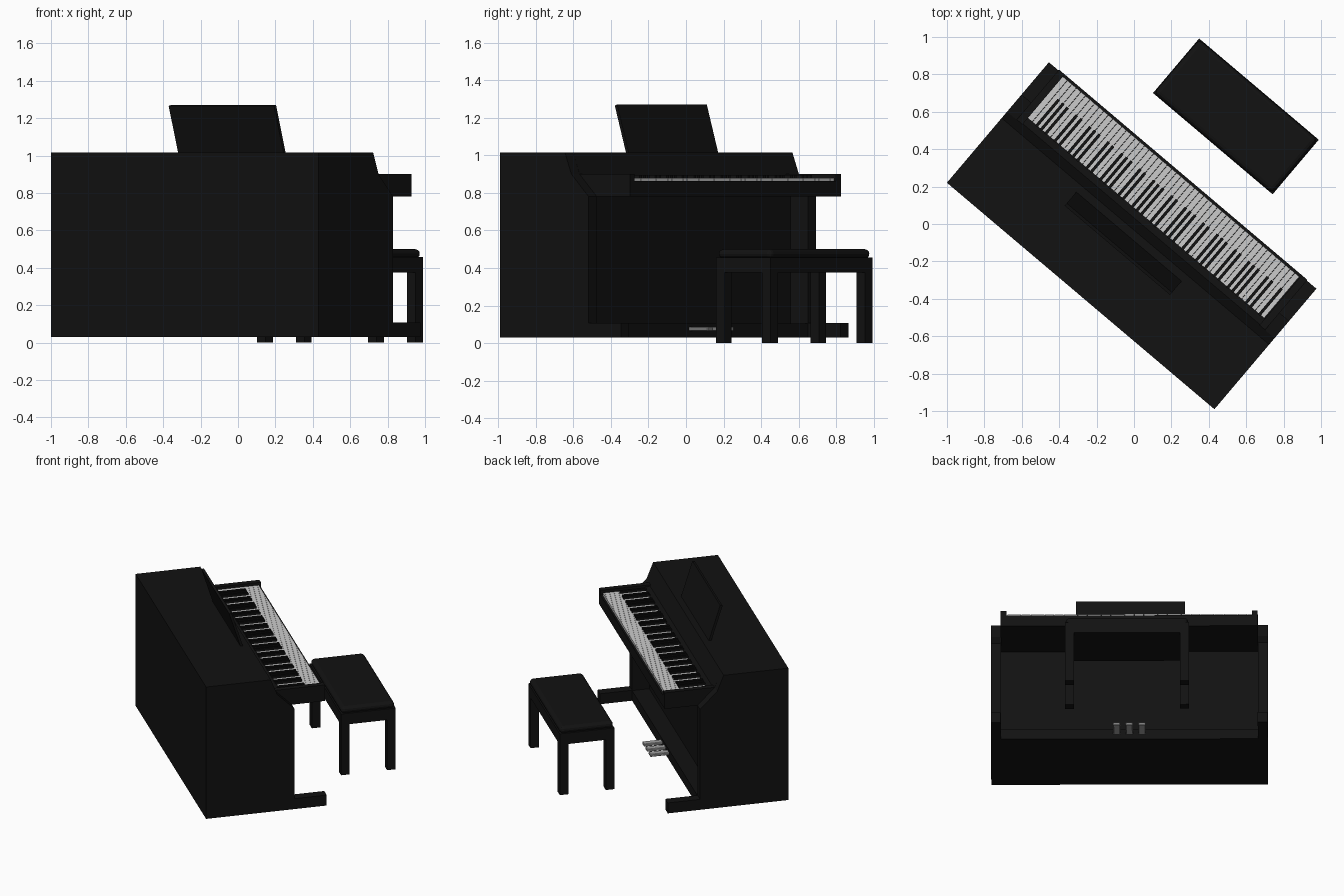
import bpy, bmesh, math
from mathutils import Matrix

if "Cube" in bpy.data.objects:
    bpy.data.objects.remove(bpy.data.objects["Cube"])

# Everything is modelled square to the axes, then turned about z
TURN = Matrix.Rotation(math.radians(-40.25), 4, 'Z')
CX = 0.031          # piano centre line
HALF = 0.937        # half width including side panels
INNER = 0.87        # half width between side panels


def material(name, v):
    m = bpy.data.materials.new(name)
    m.diffuse_color = (v, v, v, 1)
    m.use_nodes = True
    m.node_tree.nodes["Principled BSDF"].inputs["Base Color"].default_value = m.diffuse_color
    return m


BLACK = material("black_lacquer", 0.006)
IVORY = material("ivory", 0.75)
METAL = material("pedal_metal", 0.35)


def finish(name, bm, mat, bevel=0, segments=1):
    bmesh.ops.recalc_face_normals(bm, faces=bm.faces[:])
    me = bpy.data.meshes.new(name)
    bm.to_mesh(me)
    bm.free()
    me.materials.append(mat)
    ob = bpy.data.objects.new(name, me)
    ob.matrix_world = TURN
    bpy.context.collection.objects.link(ob)
    if bevel:
        b = ob.modifiers.new("bevel", 'BEVEL')
        b.width = bevel
        b.segments = segments
    return ob


def add_box(bm, x0, x1, y0, y1, z0, z1):
    m = Matrix.Translation(((x0 + x1) / 2, (y0 + y1) / 2, (z0 + z1) / 2))
    m = m @ Matrix.Diagonal((x1 - x0, y1 - y0, z1 - z0, 1))
    bmesh.ops.create_cube(bm, size=1, matrix=m)


def box(name, mat, *dims, bevel=0, segments=1):
    bm = bmesh.new()
    add_box(bm, *dims)
    return finish(name, bm, mat, bevel, segments)


def extrude_profile(name, mat, pts, x0, x1):
    # side profile (y, z) swept along x
    bm = bmesh.new()
    f = bm.faces.new([bm.verts.new((x0, y, z)) for y, z in pts])
    r = bmesh.ops.extrude_face_region(bm, geom=[f])
    vs = [g for g in r["geom"] if isinstance(g, bmesh.types.BMVert)]
    bmesh.ops.translate(bm, verts=vs, vec=(x1 - x0, 0, 0))
    return finish(name, bm, mat)


# Cabinet between the side panels
extrude_profile("cabinet", BLACK, [
    (-0.478, 0.03), (-0.478, 1.015), (-0.025, 1.015), (0.025, 0.89), (0.067, 0.885),
    (0.067, 0.80), (0.02, 0.78), (0.02, 0.105), (0.14, 0.105), (0.14, 0.03)],
    CX - INNER, CX + INNER)

# Side panels with their forward feet
side = [(-0.478, 0.03), (-0.478, 1.015), (-0.025, 1.015), (0.02, 0.9), (0.14, 0.78),
        (0.14, 0.108), (0.366, 0.108), (0.366, 0.03)]
for label, s in (("left", 1), ("right", -1)):
    extrude_profile(label + "_side_panel", BLACK, side, CX + s * INNER, CX + s * HALF)
    # cheek block at the end of the keyboard
    a, b = sorted((CX + s * 0.83, CX + s * INNER))
    box(label + "_cheek", BLACK, a, b, 0.02, 0.371, 0.78, 0.9)

# Key bed and front rail
box("key_bed", BLACK, CX - 0.83, CX + 0.83, 0.02, 0.358, 0.78, 0.855)
box("key_rail", BLACK, CX - 0.83, CX + 0.83, 0.357, 0.371, 0.78, 0.863)

# 52 white and 36 black keys, bass at the +x end
X_BASS, X_TREBLE = 0.857, -0.80
STEP = (X_BASS - X_TREBLE) / 52
white, black = bmesh.new(), bmesh.new()
for i in range(52):
    x = X_BASS - i * STEP
    add_box(white, x - STEP + 0.0007, x - 0.0007, 0.06, 0.356, 0.85, 0.88)
    if i < 51 and "ABCDEFG"[i % 7] in "ACDFG":
        xb = x - STEP
        add_box(black, xb - 0.008, xb + 0.008, 0.06, 0.247, 0.87, 0.895)
finish("white_keys", white, IVORY)
finish("black_keys", black, BLACK)

# Leaning music stand on the lid
extrude_profile("music_stand", BLACK, [
    (-0.068, 1.012), (-0.148, 1.27), (-0.165, 1.265), (-0.086, 1.012)], -0.346, 0.392)

# Three pedals
pedals = bmesh.new()
for k in (-1, 0, 1):
    xc = CX + k * 0.085
    add_box(pedals, xc - 0.024, xc + 0.024, 0.13, 0.27, 0.065, 0.085)
finish("pedals", pedals, METAL, 0.004)

# Bench: frame, cushion and four legs
BX0, BX1, BY0, BY1 = -0.375, 0.463, 0.60, 0.982
LEG = 0.06
box("bench_frame", BLACK, BX0, BX1, BY0, BY1, 0.375, 0.457)
box("bench_cushion", BLACK, BX0 + 0.004, BX1 - 0.004, BY0 + 0.004, BY1 - 0.004,
    0.45, 0.5, bevel=0.03, segments=3)
legs = bmesh.new()
for x in (BX0, BX1 - LEG):
    for y in (BY0, BY1 - LEG):
        add_box(legs, x, x + LEG, y, y + LEG, 0, 0.38)
finish("bench_legs", legs, BLACK)
